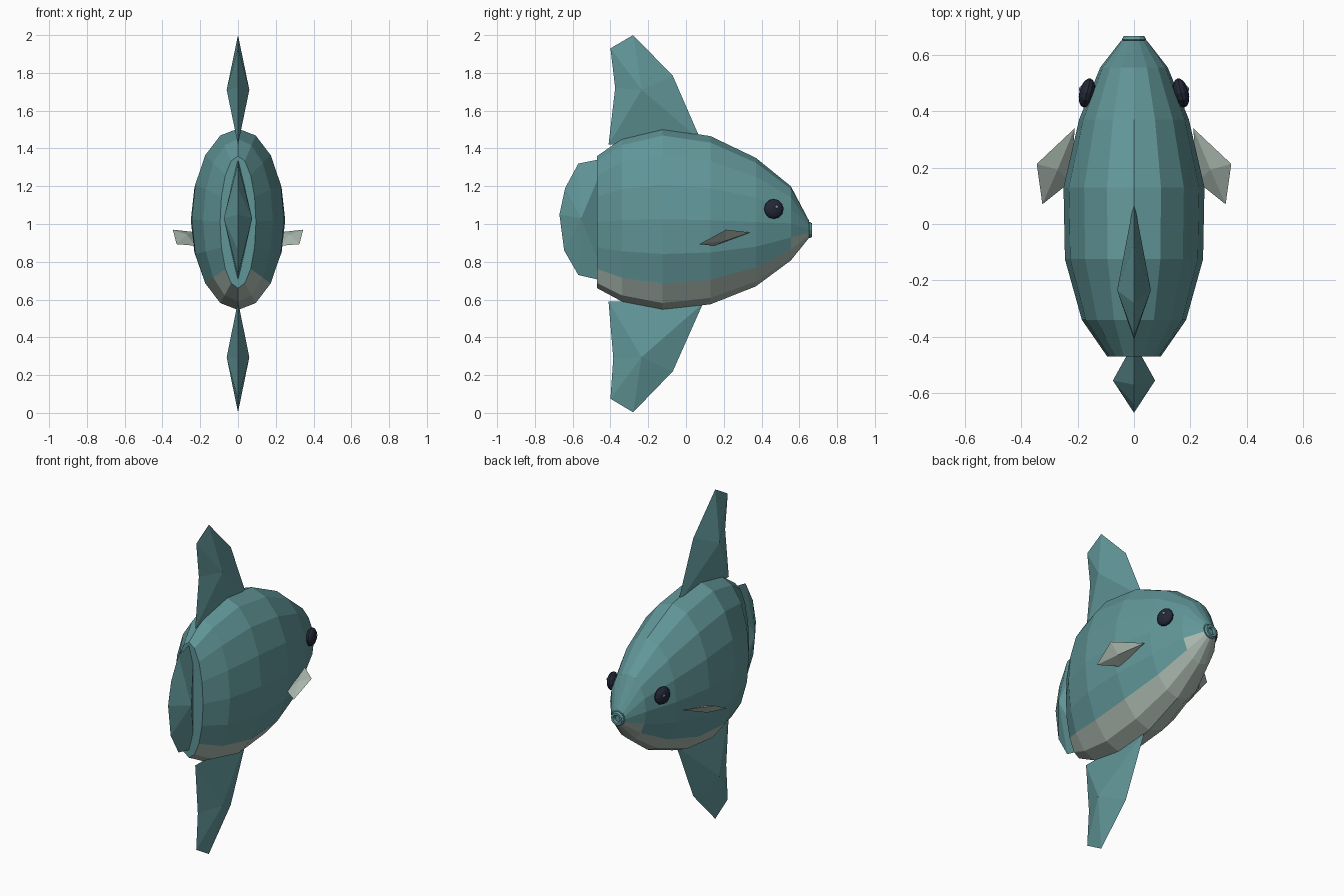
import bpy, bmesh, math
from mathutils import Vector, Matrix

if "Cube" in bpy.data.objects:
    bpy.data.objects.remove(bpy.data.objects["Cube"])


def material(name, rgb):
    m = bpy.data.materials.new(name)
    m.diffuse_color = (*rgb, 1)
    m.use_nodes = True
    m.node_tree.nodes["Principled BSDF"].inputs["Base Color"].default_value = m.diffuse_color
    return m


TEAL = material("teal_skin", (0.12, 0.305, 0.314))
PALE = material("pale_belly", (0.42, 0.505, 0.45))
DARK = material("dark_eye", (0.017, 0.021, 0.038))
GLINT = material("eye_glint", (0.2, 0.25, 0.3))


def finish(bm, name, *mats):
    bmesh.ops.recalc_face_normals(bm, faces=bm.faces[:])
    me = bpy.data.meshes.new(name)
    bm.to_mesh(me)
    bm.free()
    for m in mats:
        me.materials.append(m)
    ob = bpy.data.objects.new(name, me)
    bpy.context.collection.objects.link(ob)
    return ob


def fin(name, outline, centre, offset, mat):
    """Faceted fin: a flat outline with a raised point on each side."""
    bm = bmesh.new()
    rim = [bm.verts.new(p) for p in outline]
    for s in (1, -1):
        apex = bm.verts.new(Vector(centre) + s * Vector(offset))
        for i, v in enumerate(rim):
            bm.faces.new((v, rim[(i + 1) % len(rim)], apex))
    return finish(bm, name, mat)


def ball(name, centre, size, turn, mat, segments=12, rings=8):
    bm = bmesh.new()
    mx = (Matrix.Translation(centre) @ Matrix.Rotation(turn, 4, 'Z')
          @ Matrix.Diagonal((*size, 1)) @ Matrix.Rotation(math.pi / 2, 4, 'Y'))
    bmesh.ops.create_uvsphere(bm, u_segments=segments, v_segments=rings, radius=1, matrix=mx)
    return finish(bm, name, mat)


# Body: 16-sided oval rings (y, half width, bottom z, top z), pale underside
RINGS = [(-0.47, 0.095, 0.66, 1.36), (-0.34, 0.185, 0.59, 1.45),
         (-0.125, 0.245, 0.545, 1.505), (0.13, 0.25, 0.575, 1.465),
         (0.37, 0.195, 0.67, 1.35), (0.555, 0.12, 0.807, 1.20),
         (0.65, 0.046, 0.925, 1.02)]
N = 16
bm = bmesh.new()
loops = []
for y, w, lo, hi in RINGS:
    loops.append([bm.verts.new((w * math.sin(2 * math.pi * k / N), y,
                                (lo + hi) / 2 + (hi - lo) / 2 * math.cos(2 * math.pi * k / N)))
                  for k in range(N)])
for r in range(len(loops) - 1):
    reach = 3 if r == len(loops) - 2 else 2      # pale area widens at the chin
    for k in range(N):
        j = (k + 1) % N
        f = bm.faces.new((loops[r][k], loops[r][j], loops[r + 1][j], loops[r + 1][k]))
        f.material_index = 1 if N // 2 - reach <= k < N // 2 + reach else 0
bm.faces.new(loops[0])
bm.faces.new(loops[-1])
finish(bm, "body", TEAL, PALE)

# Lips: small ring at the snout
bm = bmesh.new()
A, B = 12, 6
grid = []
for a in range(A):
    t = 2 * math.pi * a / A
    row = []
    for b in range(B):
        u = 2 * math.pi * b / B
        rad = 0.03 + 0.013 * math.cos(u)
        row.append(bm.verts.new((rad * math.cos(t), 0.655 + 0.013 * math.sin(u),
                                 0.968 + rad * math.sin(t))))
    grid.append(row)
for a in range(A):
    for b in range(B):
        a2, b2 = (a + 1) % A, (b + 1) % B
        bm.faces.new((grid[a][b], grid[a2][b], grid[a2][b2], grid[a][b2]))
finish(bm, "lips", TEAL)

# Upright fins and rounded tail, outlines given as (y, z)
UPRIGHT = {
    "top_fin": ([(-0.41, 1.42), (-0.375, 1.72), (-0.40, 1.93), (-0.28, 2.0),
                 (-0.07, 1.785), (0.08, 1.44)], (-0.235, 1.71), 0.06),
    "bottom_fin": ([(-0.41, 0.59), (-0.385, 0.29), (-0.40, 0.075), (-0.28, 0.003),
                    (-0.07, 0.22), (0.09, 0.58)], (-0.235, 0.295), 0.06),
    "tail": ([(-0.42, 1.35), (-0.57, 1.32), (-0.64, 1.19), (-0.67, 1.05),
              (-0.645, 0.86), (-0.57, 0.73), (-0.42, 0.695)], (-0.555, 1.03), 0.075),
}
for name, (pts, c, half) in UPRIGHT.items():
    fin(name, [(0, y, z) for y, z in pts], (0, *c), (half, 0, 0), TEAL)

# Side fins and eyes, mirrored left and right
for s, side in ((1, "right"), (-1, "left")):
    fin(f"side_fin_{side}",
        [(s * x, y, z) for x, y, z in ((0.21, 0.34, 0.955), (0.345, 0.213, 0.97),
                                       (0.325, 0.07, 0.893), (0.225, 0.15, 0.885))],
        (s * 0.28, 0.20, 0.927), (-s * 0.009, -0.007, 0.017), PALE)
    ball(f"eye_{side}", (s * 0.167, 0.465, 1.08), (0.027, 0.053, 0.053),
         s * math.radians(14), DARK)
    ball(f"eye_glint_{side}", (s * 0.189, 0.48, 1.09), (0.006, 0.009, 0.009),
         s * math.radians(14), GLINT, 8, 6)
